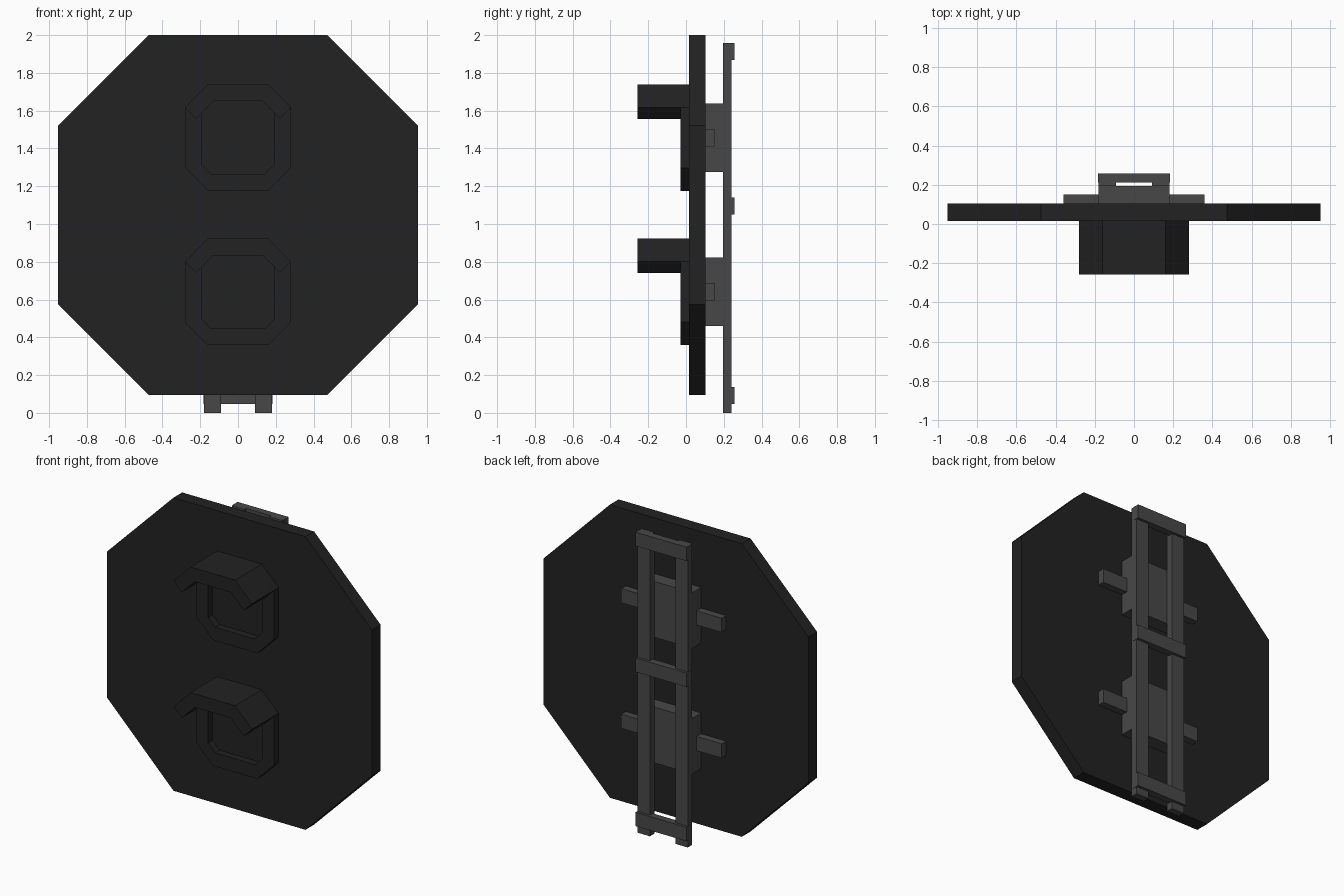
import bpy

if "Cube" in bpy.data.objects:
    bpy.data.objects.remove(bpy.data.objects["Cube"])

def material(name, v):
    m = bpy.data.materials.new(name)
    m.diffuse_color = (v, v, v, 1)
    m.use_nodes = True
    m.node_tree.nodes["Principled BSDF"].inputs["Base Color"].default_value = m.diffuse_color
    return m

black = material("matte black", 0.016)
grey = material("dark grey", 0.064)

def make(name, verts, faces, mat):
    me = bpy.data.meshes.new(name)
    me.from_pydata(verts, [], faces)
    me.materials.append(mat)
    ob = bpy.data.objects.new(name, me)
    bpy.context.collection.objects.link(ob)
    return ob

def box(name, x0, x1, y0, y1, z0, z1, mat):
    return extrude(name, [(x0, z0), (x1, z0), (x1, z1), (x0, z1)], y0, y1, mat)

def extrude(name, pts, y0, y1, mat):
    """Counter-clockwise (x, z) outline extruded from y0 (front) to y1."""
    n = len(pts)
    verts = [(x, y0, z) for x, z in pts] + [(x, y1, z) for x, z in pts]
    faces = [tuple(range(n)), tuple(range(2 * n - 1, n - 1, -1))]
    faces += [(i, i + n, (i + 1) % n + n, (i + 1) % n) for i in range(n)]
    return make(name, verts, faces, mat)

def octagon(half, flat, cz):
    """Outline with chamfered corners, counter-clockwise from the bottom left."""
    h, f = half, flat
    return [(x, z + cz) for x, z in [(-f, -h), (f, -h), (h, -f), (h, f),
                                     (f, h), (-f, h), (-h, f), (-h, -f)]]

def ring(name, outer, inner, y0, y1, mat):
    n = len(outer)
    verts = [(x, y, z) for y in (y0, y1) for loop in (outer, inner) for x, z in loop]
    faces = []
    for i in range(n):
        j = (i + 1) % n
        faces += [(i, j, n + j, n + i),                              # front
                  (2 * n + j, 2 * n + i, 3 * n + i, 3 * n + j),      # back
                  (i, 2 * n + i, 2 * n + j, j),                      # outside
                  (n + j, 3 * n + j, 3 * n + i, n + i)]              # inside
    return make(name, verts, faces, mat)

# Octagonal backboard
extrude("backboard", octagon(0.952, 0.474, 1.048), 0.015, 0.104, black)

for label, cz in (("upper", 1.457), ("lower", 0.641)):
    # Lamp surround and visor hood
    ring(label + "_lamp_ring", octagon(0.281, 0.160, cz), octagon(0.193, 0.142, cz),
         -0.03, 0.015, black)
    hood = [(-0.281, 0.160), (-0.222, 0.100), (-0.130, 0.193), (0.130, 0.193),
            (0.222, 0.100), (0.281, 0.160), (0.160, 0.281), (-0.160, 0.281)]
    extrude(label + "_visor", [(x, z + cz) for x, z in hood], -0.258, 0.015, black)
    # Rear housing with side arms
    box(label + "_housing", -0.181, 0.181, 0.104, 0.195, cz - 0.181, cz + 0.181, grey)
    for side, x0, x1 in (("left", -0.361, -0.181), ("right", 0.181, 0.361)):
        box(f"{label}_{side}_arm", x0, x1, 0.104, 0.15, cz - 0.046, cz + 0.046, grey)

# Mounting ladder: two rails and three crossbars
for side, x0, x1 in (("left", -0.181, -0.091), ("right", 0.091, 0.181)):
    box(side + "_rail", x0, x1, 0.195, 0.24, 0.0, 1.958, grey)
for label, z0 in (("bottom", 0.048), ("middle", 1.05), ("top", 1.868)):
    box(label + "_crossbar", -0.183, 0.183, 0.211, 0.257, z0, z0 + 0.09, grey)
